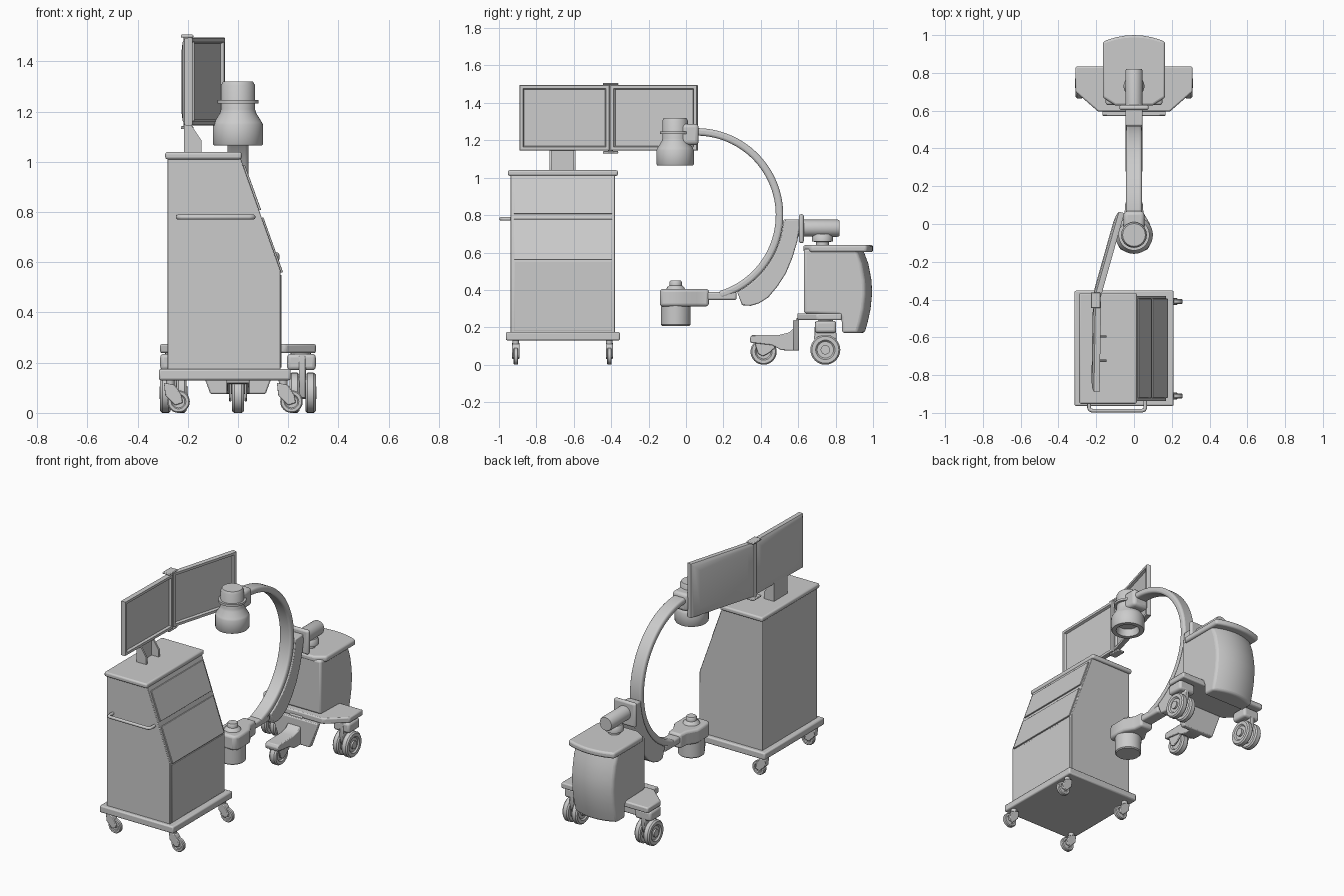
import bpy, bmesh
from math import sin, cos, pi, radians, atan2
from mathutils import Vector, Matrix

if "Cube" in bpy.data.objects:
    bpy.data.objects.remove(bpy.data.objects["Cube"])

def finish(name, bm, bevel=0, seg=2):
    bmesh.ops.recalc_face_normals(bm, faces=bm.faces)
    me = bpy.data.meshes.new(name)
    bm.to_mesh(me)
    bm.free()
    ob = bpy.data.objects.new(name, me)
    bpy.context.collection.objects.link(ob)
    bpy.ops.object.select_all(action='DESELECT')
    bpy.context.view_layer.objects.active = ob
    ob.select_set(True)
    bpy.ops.object.shade_smooth_by_angle(angle=radians(35))
    if bevel:
        m = ob.modifiers.new("bevel", 'BEVEL')
        m.width, m.segments = bevel, seg
        m.limit_method, m.angle_limit = 'ANGLE', radians(35)
    return ob

def loft(name, rings, bevel=0, seg=2):
    bm = bmesh.new()
    rv = [[bm.verts.new(p) for p in r] for r in rings]
    n = len(rings[0])
    for a, b in zip(rv, rv[1:]):
        for i in range(n):
            j = (i + 1) % n
            bm.faces.new((a[i], a[j], b[j], b[i]))
    bm.faces.new(rv[0])
    bm.faces.new(rv[-1])
    return finish(name, bm, bevel, seg)

PLACE = {'X': lambda p, t: (t, p[0], p[1]),
         'Y': lambda p, t: (p[0], t, p[1]),
         'Z': lambda p, t: (p[0], p[1], t)}

def prism(name, pts, axis, a, b, bevel=0, seg=2):
    return loft(name, [[PLACE[axis](p, t) for p in pts] for t in (a, b)], bevel, seg)

def box(name, x, y, z, bevel=0, seg=2):
    return prism(name, [(x[0], y[0]), (x[1], y[0]), (x[1], y[1]), (x[0], y[1])], 'Z', *z, bevel, seg)

def lathe(name, c, profile, axis='Z', n=40):
    """profile: (radius, position along axis); c: centre in the other two coordinates"""
    return loft(name, [[PLACE[axis]((c[0] + r * cos(2 * pi * i / n), c[1] + r * sin(2 * pi * i / n)), t)
                        for i in range(n)] for r, t in profile])

def wheel(name, axis, c, r, a, b):
    e = 0.2 * (b - a)
    return lathe(name, c, [(r * .55, a + e), (r * .65, a), (r * .9, a), (r, a + e),
                           (r, b - e), (r * .9, b), (r * .65, b), (r * .55, b - e)], axis, 32)

def arc(c, r, a0, a1, n):
    return [(c[0] + r * cos(radians(a0 + (a1 - a0) * i / n)),
             c[1] + r * sin(radians(a0 + (a1 - a0) * i / n))) for i in range(n + 1)]

# ---------------- Monitor cart ----------------
box("cart_base", (-.315, .21), (-.963, -.353), (.13, .175), .008)
prism("cart_body", [(-.28, .17), (.17, .17), (.17, .565), (.01, 1.015), (-.28, 1.015)], 'Y', -.938, -.38, .003)
box("cart_lid", (-.29, .015), (-.952, -.364), (1.01, 1.04), .01, 3)
for name, (x0, z0), (x1, z1) in (("upper_drawer", (.018, .985), (.083, .805)),
                                 ("lower_drawer", (.092, .775), (.17, .557))):
    d = Vector((x1 - x0, z1 - z0)).normalized() * .01
    prism(name, [(x0 - .012, z0), (x0 - d.y, z0 + d.x), (x1 - d.y, z1 + d.x), (x1 - .012, z1)],
          'Y', -.92, -.395, .002)
box("cart_front_panel", (.16, .174), (-.92, -.395), (.18, .55), .002)

# Side handle
cu = bpy.data.curves.new("cart_handle", 'CURVE')
cu.dimensions, cu.bevel_depth, cu.bevel_resolution = '3D', .01, 3
sp = cu.splines.new('POLY')
path = [(-.238, -.93), (-.238, -.972), (-.234, -.983), (-.222, -.988),
        (.044, -.988), (.056, -.983), (.06, -.972), (.06, -.93)]
sp.points.add(len(path) - 1)
for p, (x, y) in zip(sp.points, path):
    p.co = (x, y, .78, 1)
bpy.context.collection.objects.link(bpy.data.objects.new("cart_handle", cu))

# Cart casters
for x in (-.27, .18):
    for y in (-.91, -.41):
        lathe("cart_caster_stem", (x, y), [(.016, .08), (.018, .135)], 'Z', 16)
        prism("cart_caster_fork", [(x - .025, .12), (x - .02, .07), (x + .02, .03), (x + .05, .04),
                                   (x + .045, .07), (x + .02, .11)], 'Y', y - .019, y + .019, .004)
        wheel("cart_caster_wheel", 'Y', (x + .033, .045), .045, y - .013, y + .013)

# Monitor stand
box("stand_back", (-.215, -.195), (-.73, -.59), (1.035, 1.2))
for y in (-.73, -.602):
    prism("stand_cheek", [(-.215, 1.035), (-.145, 1.035), (-.145, 1.085), (-.185, 1.145), (-.215, 1.145)],
          'Y', y, y + .012)

# Two hinged monitors
def monitor(name, loc, rot):
    rings = []
    for w, h, x in ((.18, .12, -.024), (.22, .155, -.019), (.239, .174, -.01), (.24, .175, .016), (.238, .173, .02),
                    (.222, .157, .02), (.216, .151, .006)):
        rings.append([(x, -w, -h), (x, w, -h), (x, w, h), (x, -w, h)])
    ob = loft(name, rings)
    ob.location, ob.rotation_euler = loc, (0, 0, rot)
monitor("left_monitor", (-.198, -.65, 1.32), radians(-1))
monitor("right_monitor", (-.135, -.168, 1.32), -atan2(.12, .425))
lathe("monitor_hinge", (-.203, -.403), [(.014, 1.135), (.014, 1.505)], 'Z', 20)
for z in (1.13, 1.495):
    box("hinge_cap", (-.228, -.178), (-.445, -.362), (z, z + .012), .004)

# ---------------- C-arm ----------------
C = (.055, .80)
prism("c_arm", arc(C, .465, 94, -74, 56) + arc(C, .425, -74, 94, 56), 'X', -.042, .042, .013, 3)
prism("carriage", arc(C, .466, -62, -3, 24) +
      [(.605, .778), (.607, .73), (.595, .66), (.57, .575), (.535, .49), (.49, .42), (.44, .36), (.39, .328),
       (.345, .315), (.30, .318)], 'X', -.045, .045, .006)
box("lower_arm", (-.04, .04), (.1, .27), (.345, .39), .012, 3)

# Detector head
D = (0, -.058)
lathe("detector_head", D, [(.06, 1.11), (.07, 1.066), (.096, 1.066), (.1, 1.072), (.1, 1.148), (.095, 1.158),
                           (.072, 1.195), (.068, 1.21), (.068, 1.305), (.06, 1.32)])
lathe("detector_ring", D, [(.082, 1.233), (.082, 1.247)])
box("detector_mount", (-.055, .055), (-.03, .068), (1.175, 1.288), .02, 3)

# X-ray source
prism("source_block", [(-.07, -.14), (.07, -.14), (.085, -.11), (.085, 0), (.05, .06), (.045, .122),
                       (-.045, .122), (-.05, .06), (-.085, 0), (-.085, -.11)], 'Z', .312, .405, .015, 3)
lathe("source_housing", (0, -.055), [(.072, .208), (.078, .214), (.08, .33)])
lathe("source_knob", (0, -.055), [(.055, .395), (.045, .415), (.033, .425), (.033, .442), (.028, .45)])

# Pivot joint
box("pivot_plate", (-.078, .078), (.603, .63), (.65, .805), .012, 3)
lathe("pivot_arm", (0, .73), [(.045, .55), (.046, .81), (.042, .82)], 'Y')
lathe("pivot_column", (0, .73), [(.035, .62), (.035, .655), (.055, .66), (.055, .685), (.045, .70)])

# ---------------- Generator trolley ----------------
side = [(.63, .62), (.63, .275), (.815, .27), (.832, .25), (.835, .17), (.955, .17), (.972, .23), (.987, .3),
        (.995, .38), (.992, .45), (.975, .54), (.945, .62)]
rings = []
for i in range(13):
    x = -.15 + .025 * i
    rings.append([(x, y - (.04 * (x / .15) ** 2 if y > .9 else 0), z) for y, z in side])
loft("generator_body", rings, .02, 3)
prism("generator_lid", [(-.1, .628), (.1, .628), (.165, .67), (.165, .965)] +
      [(x, 1 - .035 * (x / .165) ** 2) for x in (.14, .1, .05, 0, -.05, -.1, -.14)] +
      [(-.165, .965), (-.165, .67)], 'Z', .602, .64, .012, 3)

# Trolley base and front leg
prism("trolley_base", [(-.19, .595), (.19, .595), (.31, .7), (.31, .833), (-.31, .833), (-.31, .7)],
      'Z', .238, .275, .008)
prism("base_skirt", [(-.17, .24), (-.11, .075), (.11, .075), (.17, .24)], 'Y', .572, .605, .006)
prism("front_leg", [(.6, .25), (.6, .075), (.51, .078), (.46, .105), (.345, .118), (.34, .14), (.35, .158),
                    (.5, .16), (.55, .172), (.58, .2), (.59, .25)], 'X', -.046, .046, .006)
wheel("front_wheel", 'X', (.415, .07), .07, -.024, .024)
for x in (-.036, .026):
    prism("front_fork", [(.36, .14), (.385, .06), (.41, .045), (.44, .06), (.475, .09), (.48, .13)],
          'X', x, x + .01, .003)

# Rear twin casters, mirrored
for s in (-1, 1):
    def span(a, b):
        return sorted((s * a, s * b))
    for a, b in ((.205, .245), (.268, .31)):
        wheel("rear_wheel", 'X', (.745, .08), .08, *span(a, b))
    lathe("rear_axle", (.745, .08), [(.025, t) for t in span(.2, .312)], 'X', 24)
    prism("rear_fork", [(.69, .23), (.685, .14), (.715, .06), (.775, .06), (.805, .14), (.8, .23)],
          'X', *span(.243, .27), .004)
    box("rear_fender", span(.195, .31), (.69, .803), (.17, .235), .015, 3)
    lathe("rear_swivel", (s * .25, .745), [(.04, .22), (.04, .245)], 'Z', 24)
